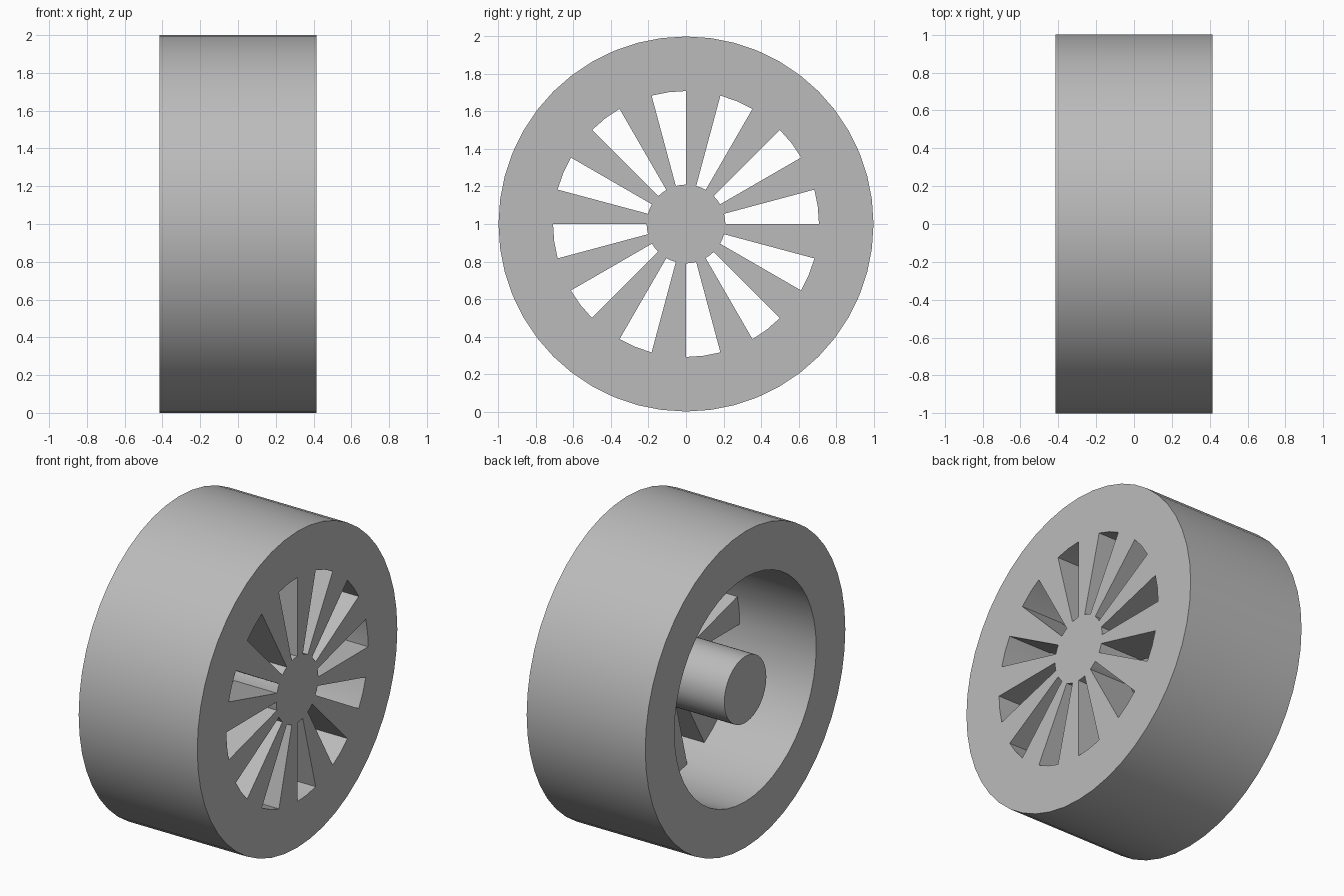
import bpy
import bmesh
from math import cos, sin, tau, radians

cube = bpy.data.objects.get("Cube")
if cube:
    bpy.data.objects.remove(cube, do_unlink=True)

SIDES = 48                            # four sectors per spoke: two open, two solid
HUB, CAVITY, TREAD = 0.21, 0.709, 1.0  # radii
FRONT, MID, BACK = 0.415, 0.12, -0.415  # outer face, back of spokes, open side

grey = bpy.data.materials.new("plain grey")
grey.use_nodes = True
colour = (0.5, 0.5, 0.5, 1)
grey.diffuse_color = colour
grey.node_tree.nodes["Principled BSDF"].inputs["Base Color"].default_value = colour

bm = bmesh.new()


def point(i, r, x):
    a = tau * (i % SIDES) / SIDES
    return bm.verts.new((x, r * cos(a), 1 + r * sin(a)))


def ring_face(i, r0, r1, x):
    """Flat piece of one sector between two radii."""
    bm.faces.new([point(i, r0, x), point(i, r1, x),
                  point(i + 1, r1, x), point(i + 1, r0, x)])


def wall(i, r, x0, x1):
    """Piece of cylinder wall across one sector."""
    bm.faces.new([point(i, r, x0), point(i, r, x1),
                  point(i + 1, r, x1), point(i + 1, r, x0)])


def is_open(i):
    return i % 4 < 2


for i in range(SIDES):
    # Rim
    ring_face(i, CAVITY, TREAD, FRONT)
    ring_face(i, CAVITY, TREAD, BACK)
    wall(i, TREAD, BACK, FRONT)
    # Cavity and hub walls behind the spokes
    wall(i, CAVITY, BACK, MID)
    wall(i, HUB, BACK, MID)
    if is_open(i):
        # Ends of the opening
        wall(i, HUB, MID, FRONT)
        wall(i, CAVITY, MID, FRONT)
    else:
        # Spoke faces
        ring_face(i, HUB, CAVITY, FRONT)
        ring_face(i, HUB, CAVITY, MID)
    # Spoke sides
    if is_open(i) != is_open(i - 1):
        bm.faces.new([point(i, HUB, MID), point(i, CAVITY, MID),
                      point(i, CAVITY, FRONT), point(i, HUB, FRONT)])

# Hub caps
for x in (FRONT, BACK):
    bm.faces.new([point(i, HUB, x) for i in range(SIDES)])

bmesh.ops.remove_doubles(bm, verts=bm.verts, dist=0.0005)
bmesh.ops.recalc_face_normals(bm, faces=bm.faces)

mesh = bpy.data.meshes.new("wheel")
bm.to_mesh(mesh)
bm.free()
mesh.materials.append(grey)
wheel = bpy.data.objects.new("wheel", mesh)
bpy.context.collection.objects.link(wheel)

for other in bpy.context.selected_objects:
    other.select_set(False)
wheel.select_set(True)
bpy.context.view_layer.objects.active = wheel
bpy.ops.object.shade_smooth_by_angle(angle=radians(30))
